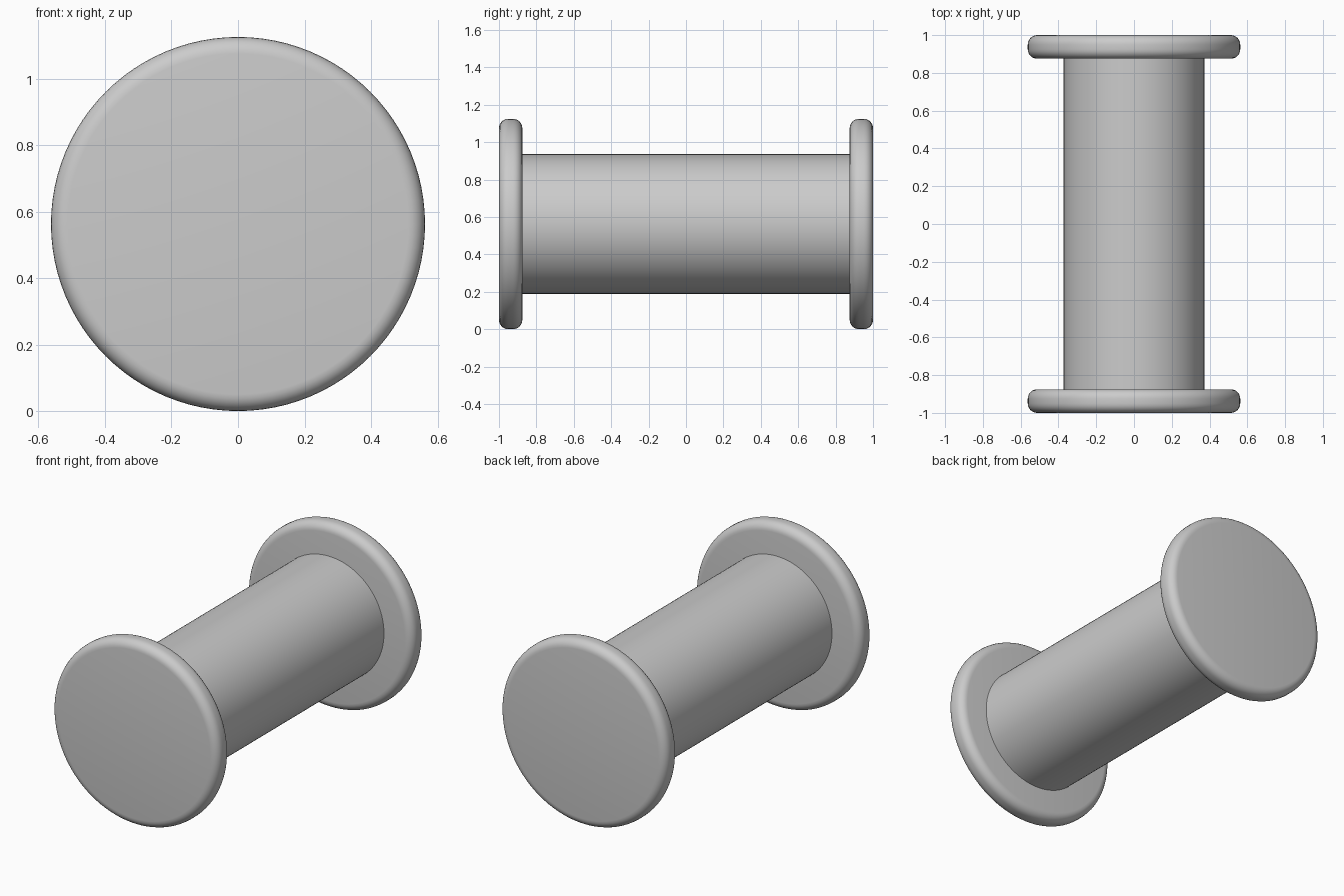
import bpy
import math

cube = bpy.data.objects.get("Cube")
if cube:
    bpy.data.objects.remove(cube, do_unlink=True)

RADIUS = 0.5625      # flange radius, also the axle height
THICK = 0.125
CORE_RADIUS = 0.373

grey = bpy.data.materials.new("plain grey")
grey.use_nodes = True
colour = (0.6, 0.6, 0.6, 1)
grey.diffuse_color = colour
grey.node_tree.nodes["Principled BSDF"].inputs["Base Color"].default_value = colour


def cylinder(name, radius, length, y, bevel=0):
    """Cylinder lying along y, with optionally rounded rims."""
    bpy.ops.mesh.primitive_cylinder_add(
        vertices=96, radius=radius, depth=length,
        location=(0, y, RADIUS), rotation=(math.pi / 2, 0, 0))
    obj = bpy.context.object
    obj.name = name
    obj.data.materials.append(grey)
    if bevel:
        mod = obj.modifiers.new("rounded rim", "BEVEL")
        mod.width = bevel
        mod.segments = 6
        mod.limit_method = "ANGLE"
        mod.angle_limit = math.radians(40)
        bpy.ops.object.modifier_apply(modifier=mod.name)
    bpy.ops.object.shade_smooth_by_angle(angle=math.radians(35))
    return obj


# Central barrel, running slightly into both flanges
cylinder("barrel", CORE_RADIUS, 2 - 1.5 * THICK, 0)

# Rounded end flanges
for name, side in (("front_flange", -1), ("back_flange", 1)):
    cylinder(name, RADIUS, THICK, side * (1 - THICK / 2), bevel=0.05)
